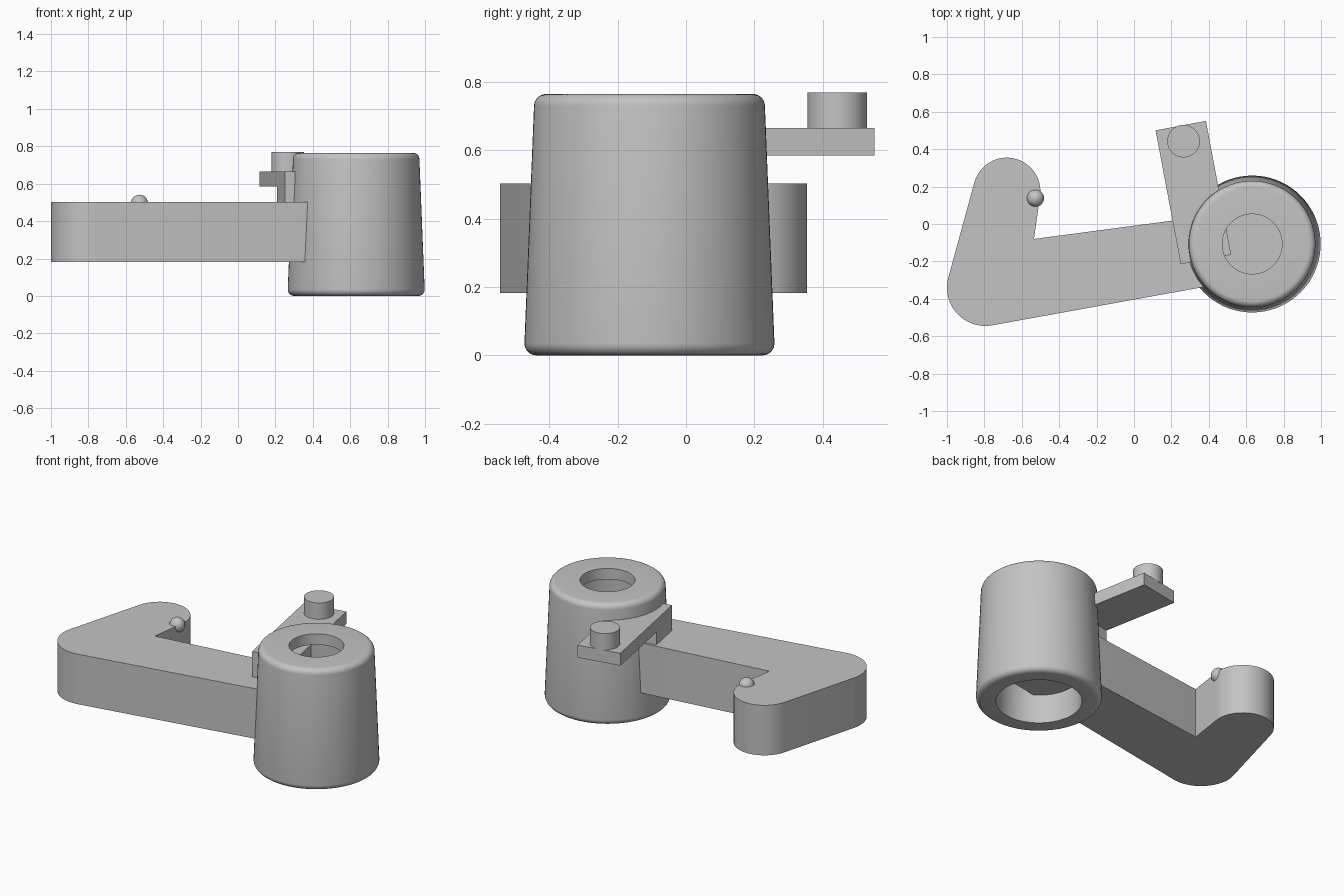
import bpy, bmesh, math
from math import radians, cos, sin, pi
from mathutils import Vector

cube = bpy.data.objects.get("Cube")
if cube:
    bpy.data.objects.remove(cube, do_unlink=True)

grey = bpy.data.materials.new("plain_grey")
grey.use_nodes = True
colour = (0.55, 0.55, 0.55, 1)
grey.diffuse_color = colour
grey.node_tree.nodes["Principled BSDF"].inputs["Base Color"].default_value = colour

HUB = Vector((0.632, -0.107))


def finish(name, bm, smooth=True):
    bmesh.ops.recalc_face_normals(bm, faces=bm.faces)
    mesh = bpy.data.meshes.new(name)
    bm.to_mesh(mesh)
    bm.free()
    mesh.materials.append(grey)
    obj = bpy.data.objects.new(name, mesh)
    bpy.context.collection.objects.link(obj)
    if smooth:
        bpy.ops.object.select_all(action="DESELECT")
        obj.select_set(True)
        bpy.context.view_layer.objects.active = obj
        bpy.ops.object.shade_smooth_by_angle(angle=radians(35))
    return obj


def arc(cx, cy, r, start, end, steps=20):
    angles = [radians(start + (end - start) * i / steps) for i in range(steps + 1)]
    return [(cx + r * cos(a), cy + r * sin(a)) for a in angles]


def prism(name, outline, z0, z1, smooth=True):
    bm = bmesh.new()
    face = bm.faces.new([bm.verts.new((x, y, z0)) for x, y in outline])
    top = bmesh.ops.extrude_face_region(bm, geom=[face])["geom"]
    verts = [v for v in top if isinstance(v, bmesh.types.BMVert)]
    bmesh.ops.translate(bm, verts=verts, vec=(0, 0, z1 - z0))
    return finish(name, bm, smooth)


def lathe(name, profile, centre, steps=72):
    bm = bmesh.new()
    rings = []
    for i in range(steps):
        a = 2 * pi * i / steps
        rings.append([bm.verts.new((centre.x + r * cos(a), centre.y + r * sin(a), z))
                      for r, z in profile])
    n = len(profile)
    for i in range(steps):
        here, there = rings[i], rings[(i + 1) % steps]
        for j in range(n):
            k = (j + 1) % n
            bm.faces.new((here[j], there[j], there[k], here[k]))
    return finish(name, bm)


# Tapered hollow hub: rounded outer rims, narrow top hole, wide bottom bore
hub_profile = (arc(0.331, 0.035, 0.035, -90, 0, 6)
               + arc(0.303, 0.73, 0.035, 0, 90, 6)
               + [(0.16, 0.765), (0.16, 0.695), (0.225, 0.695), (0.25, 0)])
lathe("hub", hub_profile, HUB)

# Bent arm: rounded outline running from the hub to the hooked end
arm_outline = (arc(HUB.x, HUB.y, 0.18, -80, 98)
               + [(-0.535, -0.08)]
               + arc(-0.68, 0.175, 0.18, -8, 165)
               + arc(-0.795, -0.34, 0.205, 165, 280))
prism("arm", arm_outline, 0.182, 0.503)

# Lever bar with a support block that rests on the arm
origin = Vector((0.25, -0.215))
along = Vector((-0.185, 0.983)).normalized()
across = Vector((along.y, -along.x))


def lever_outline(length, width=0.274):
    return [origin, origin + across * width,
            origin + across * width + along * length, origin + along * length]


prism("lever", lever_outline(0.728), 0.585, 0.665, smooth=False)
prism("lever_support", lever_outline(0.22), 0.495, 0.585, smooth=False)

# Upright pin on the lever's free end
prism("lever_pin", arc(0.265, 0.443, 0.087, 0, 352.5, 47), 0.66, 0.77)

# Small detent ball on the hooked end of the arm
bm = bmesh.new()
bmesh.ops.create_uvsphere(bm, u_segments=28, v_segments=16, radius=0.046)
bmesh.ops.translate(bm, verts=bm.verts, vec=(-0.527, 0.138, 0.495))
finish("detent_ball", bm)
